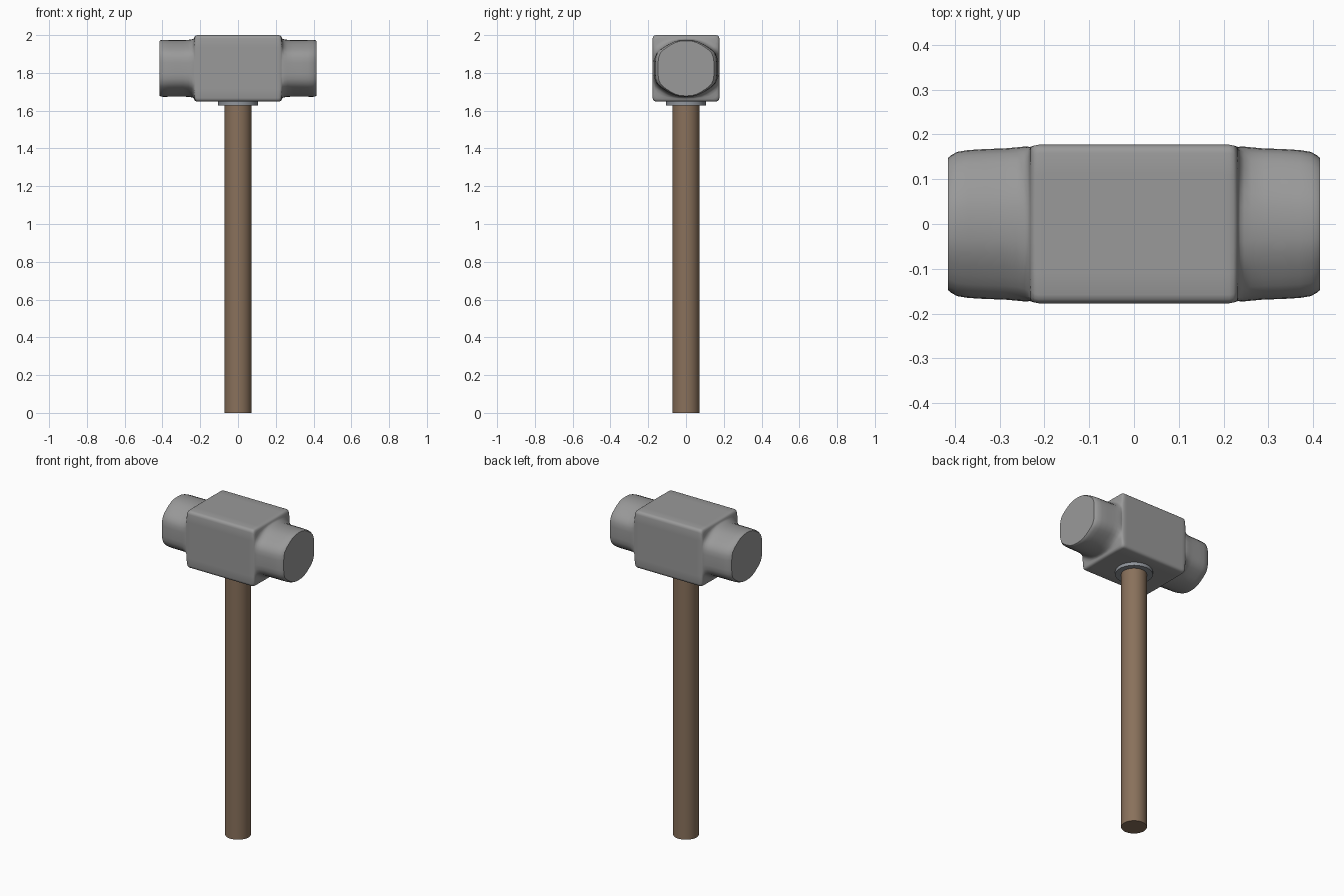
import bpy, bmesh, math

if "Cube" in bpy.data.objects:
    bpy.data.objects.remove(bpy.data.objects["Cube"])

# quarter cross-sections (y, z), side to top: centre block and striking ends
BOX = [(.177, 0), (.177, .05), (.177, .11), (.177, .157), (.174, .167), (.168, .173),
       (.158, .176), (.11, .176), (.05, .176), (0, .176)]
END = [(.165, 0), (.165, .03), (.163, .056), (.153, .082), (.135, .1), (.115, .114),
       (.092, .128), (.065, .141), (.035, .149), (0, .151)]
# stations: x, blend towards block, y scale, z scale
STATIONS = [(.2, 1, 1, 1), (.213, 1, 1, 1), (.222, 1, .99, .99), (.228, .93, .985, .98),
            (.231, .75, .99, .975), (.233, .45, 1.01, .985), (.237, .22, 1.03, .995),
            (.246, .09, 1.04, 1), (.262, 0, 1.037, 1), (.29, 0, 1.022, .99),
            (.33, 0, 1.015, .99), (.37, 0, 1.0, .995), (.395, 0, .975, 1),
            (.408, 0, .93, .99), (.415, 0, .895, .965)]


def section(b, sy, sz):
    q = [((u * (1 - b) + s * b) * sy, (v * (1 - b) + t * b) * sz)
         for (u, v), (s, t) in zip(END, BOX)]
    half = q + [(-y, z) for y, z in q[-2::-1]]
    return half + [(y, -z) for y, z in half[-2:0:-1]]


def finish(ob, angle, mat_name, color):
    bpy.context.view_layer.objects.active = ob
    ob.select_set(True)
    bpy.ops.object.shade_smooth_by_angle(angle=math.radians(angle))
    ob.select_set(False)
    mat = bpy.data.materials.new(mat_name)
    mat.diffuse_color = color + (1,)
    mat.use_nodes = True
    mat.node_tree.nodes["Principled BSDF"].inputs["Base Color"].default_value = mat.diffuse_color
    ob.data.materials.append(mat)


# head lofted from one striking face to the other
bm = bmesh.new()
stations = [(-x, b, sy, sz) for x, b, sy, sz in STATIONS[::-1]] + STATIONS
rings = [[bm.verts.new((x, y, 1.824 + z)) for y, z in section(b, sy, sz)]
         for x, b, sy, sz in stations]
n = len(rings[0])
for r0, r1 in zip(rings, rings[1:]):
    for i in range(n):
        j = (i + 1) % n
        bm.faces.new((r0[i], r0[j], r1[j], r1[i]))
caps = [bm.faces.new(rings[0]), bm.faces.new(rings[-1])]
bmesh.ops.recalc_face_normals(bm, faces=bm.faces)
for cap in caps:
    for e in cap.edges:
        e.smooth = False
mesh = bpy.data.meshes.new("hammer_head")
bm.to_mesh(mesh)
bm.free()
head = bpy.data.objects.new("hammer_head", mesh)
bpy.context.collection.objects.link(head)
finish(head, 50, "dark_steel", (.32, .32, .32))


def cylinder(name, radius, z0, z1, mat_name, color):
    bpy.ops.mesh.primitive_cylinder_add(vertices=48, radius=radius, depth=z1 - z0,
                                        location=(0, 0, (z0 + z1) / 2))
    ob = bpy.context.object
    ob.name = name
    finish(ob, 35, mat_name, color)


# collar under the head and wooden handle
cylinder("collar", .105, 1.628, 1.66, "collar_steel", (.28, .3, .33))
cylinder("handle", .072, 0, 1.7, "wood", (.25, .165, .105))
